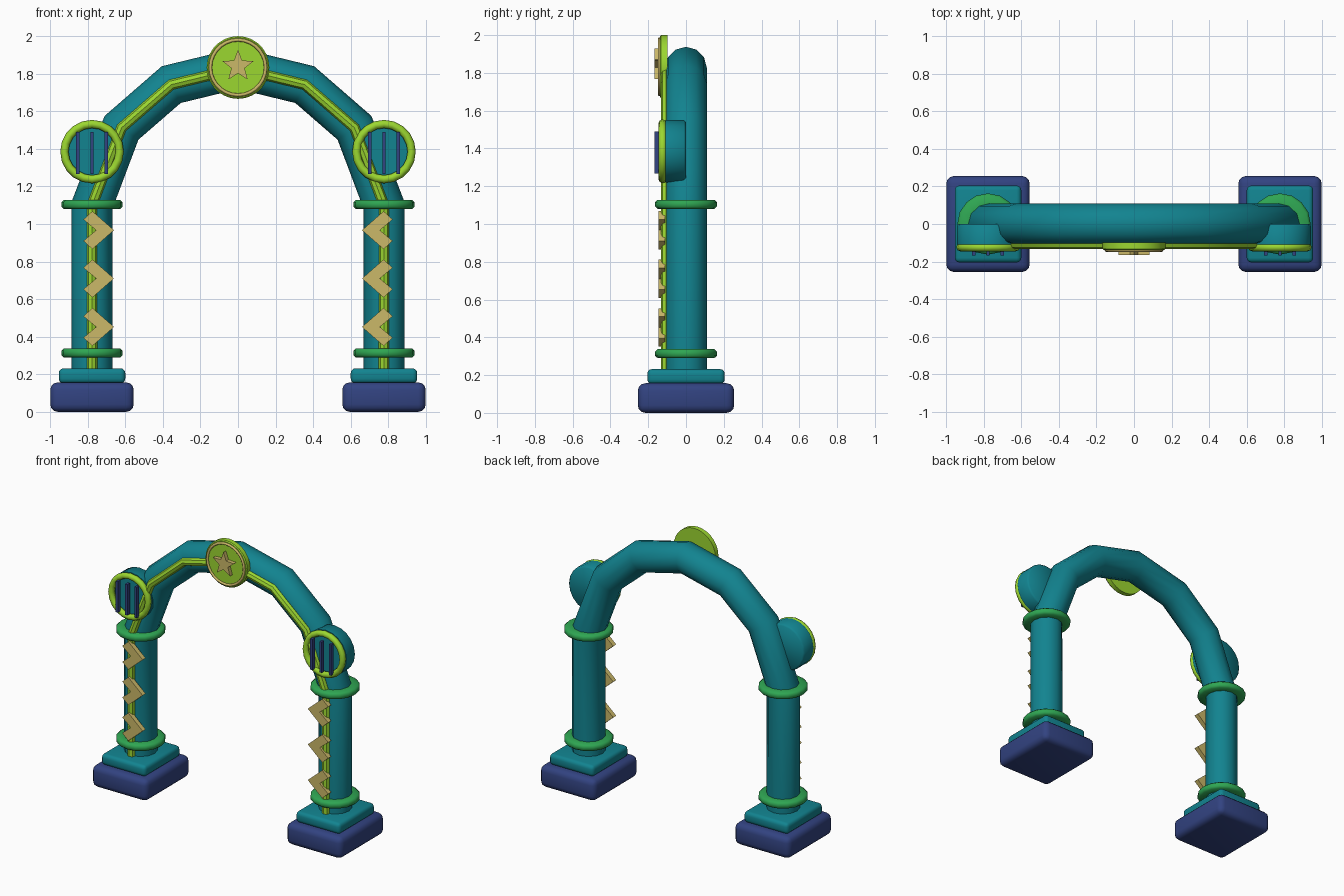
import bpy, bmesh, math
from mathutils import Vector, Matrix

if "Cube" in bpy.data.objects:
    bpy.data.objects.remove(bpy.data.objects["Cube"])


def material(name, rgb):
    m = bpy.data.materials.new(name)
    m.diffuse_color = (*rgb, 1)
    m.use_nodes = True
    m.node_tree.nodes["Principled BSDF"].inputs["Base Color"].default_value = m.diffuse_color
    return m


TEAL = material("teal", (0.006, 0.23, 0.28))
LIME = material("lime", (0.33, 0.68, 0.03))
GREEN = material("green", (0.028, 0.38, 0.085))
NAVY = material("navy", (0.032, 0.056, 0.22))
GOLD = material("gold", (0.60, 0.48, 0.14))

FRONT = Matrix.Rotation(math.pi / 2, 4, 'X')  # turns local +z to face -y


def finish(name, bm, mat, smooth=35):
    bmesh.ops.recalc_face_normals(bm, faces=bm.faces)
    me = bpy.data.meshes.new(name)
    bm.to_mesh(me)
    bm.free()
    me.materials.append(mat)
    if smooth:
        me.shade_smooth()
        me.set_sharp_from_angle(angle=math.radians(smooth))
    ob = bpy.data.objects.new(name, me)
    bpy.context.collection.objects.link(ob)
    return ob


def box(name, lo, hi, mat, bevel=0.0):
    bm = bmesh.new()
    lo, hi = Vector(lo), Vector(hi)
    bmesh.ops.create_cube(bm, size=1, matrix=Matrix.Translation((lo + hi) / 2)
                          @ Matrix.Diagonal((*(hi - lo), 1)))
    if bevel:
        bmesh.ops.bevel(bm, geom=bm.edges[:], offset=bevel, segments=3,
                        profile=0.5, affect='EDGES')
    return finish(name, bm, mat, 30)


def sweep(name, path, radius, sides, y, mat):
    """Round tube along a path of (x, z) points in the front plane."""
    bm = bmesh.new()
    pts = [Vector((x, 0, z)) for x, z in path]
    rings = []
    for i, p in enumerate(pts):
        a = (p - pts[i - 1]).normalized() if i else Vector()
        b = (pts[i + 1] - p).normalized() if i < len(pts) - 1 else Vector()
        t = (a + b).normalized()
        n = Vector((-t.z, 0, t.x))
        rings.append([bm.verts.new(p + Vector((0, y, 0)) + radius * (
            n * math.cos(k * math.tau / sides)
            + Vector((0, 1, 0)) * math.sin(k * math.tau / sides))) for k in range(sides)])
    for r, s in zip(rings, rings[1:]):
        for k in range(sides):
            j = (k + 1) % sides
            bm.faces.new((r[k], r[j], s[j], s[k]))
    bm.faces.new(rings[0])
    bm.faces.new(rings[-1])
    return finish(name, bm, mat, 40)


def lathe(name, profile, sides, matrix, mat, closed, smooth=35):
    """Turn (radius, height) points around local z; closed makes a ring."""
    bm = bmesh.new()
    cols = []
    for k in range(sides):
        a = k * math.tau / sides
        cols.append([bm.verts.new((r * math.cos(a), r * math.sin(a), h)) for r, h in profile])
    n = len(profile)
    for k in range(sides):
        c, d = cols[k], cols[(k + 1) % sides]
        for i in range(n if closed else n - 1):
            j = (i + 1) % n
            bm.faces.new((c[i], d[i], d[j], c[j]))
    if not closed:
        bm.faces.new([c[0] for c in cols])
        bm.faces.new([c[-1] for c in cols])
    bm.transform(matrix)
    return finish(name, bm, mat, smooth)


def circle(major, minor, n):
    return [(major + minor * math.cos(i * math.tau / n),
             minor * math.sin(i * math.tau / n)) for i in range(n)]


def plate(name, outline, y_front, y_back, mat):
    """Extruded (x, z) outline."""
    bm = bmesh.new()
    f = bm.faces.new([bm.verts.new((x, y_back, z)) for x, z in outline])
    g = bmesh.ops.extrude_face_region(bm, geom=[f])['geom']
    bmesh.ops.translate(bm, vec=(0, y_front - y_back, 0),
                        verts=[v for v in g if isinstance(v, bmesh.types.BMVert)])
    return finish(name, bm, mat, 0)


# Columns and arch in one tube, with a lime strip along the front
half = [(-0.777, 1.10), (-0.62, 1.512), (-0.355, 1.742)]
upper = half + [(0, 1.828)] + [(-x, z) for x, z in reversed(half)]
sweep("arch_tube", [(-0.777, 0.2)] + upper + [(0.777, 0.2)], 0.11, 12, 0, TEAL)
sweep("front_strip", [(-0.777, 0.225)] + upper + [(0.777, 0.225)], 0.028, 8, -0.105, LIME)

for s, side in ((-1, "left"), (1, "right")):
    cx = 0.777 * s
    # Stepped foot
    box(side + "_base", (cx - 0.222, -0.255, 0), (cx + 0.222, 0.255, 0.157), NAVY, 0.04)
    box(side + "_base_step", (cx - 0.177, -0.205, 0.152), (cx + 0.177, 0.205, 0.232), TEAL, 0.025)
    # Column collars
    for z, part in ((0.314, "lower"), (1.104, "upper")):
        lathe(f"{side}_{part}_collar",
              [(0.1, -0.024), (0.15, -0.024), (0.163, -0.012), (0.163, 0.012),
               (0.15, 0.024), (0.1, 0.024)],
              16, Matrix.Translation((cx, 0, z)), GREEN, True, 50)
    # Chevrons pointing inwards
    for i, z in enumerate((0.452, 0.71, 0.967)):
        shape = [(0.002, 0.101), (0.117, 0), (0.002, -0.101),
                 (-0.046, -0.057), (0.022, 0), (-0.046, 0.057)]
        plate(f"{side}_chevron_{i + 1}", [(cx - s * x, z + h) for x, h in shape],
              -0.146, -0.112, GOLD)
    # Round lamp housing with rim and grille bars
    at = Matrix.Translation((cx, 0, 1.385)) @ FRONT
    lathe(side + "_lamp_housing", [(0.155, 0.0), (0.166, 0.012), (0.166, 0.108)],
          20, at, TEAL, False, 50)
    lathe(side + "_lamp_rim", circle(0.147, 0.022, 8), 20,
          at @ Matrix.Translation((0, 0, 0.124)), LIME, True, 50)
    for i in (-1, 0, 1):
        x = cx + i * 0.075
        box(f"{side}_grille_bar_{i + 2}", (x - 0.009, -0.167, 1.267),
            (x + 0.009, -0.138, 1.49), NAVY)

# Top medallion: disc, thin ring and star
top = Matrix.Translation((0, 0, 1.833)) @ FRONT
lathe("medallion_disc", [(0.167, 0.098), (0.167, 0.132), (0.16, 0.138)], 28, top, LIME, False)
lathe("medallion_ring", circle(0.147, 0.009, 8), 28,
      top @ Matrix.Translation((0, 0, 0.14)), GOLD, True, 50)
star = []
for k in range(10):
    r = 0.037 if k % 2 else 0.088
    a = math.pi / 2 + k * math.pi / 5
    star.append((r * math.cos(a), 1.84 + r * math.sin(a)))
plate("medallion_star", star, -0.166, -0.136, GOLD)
